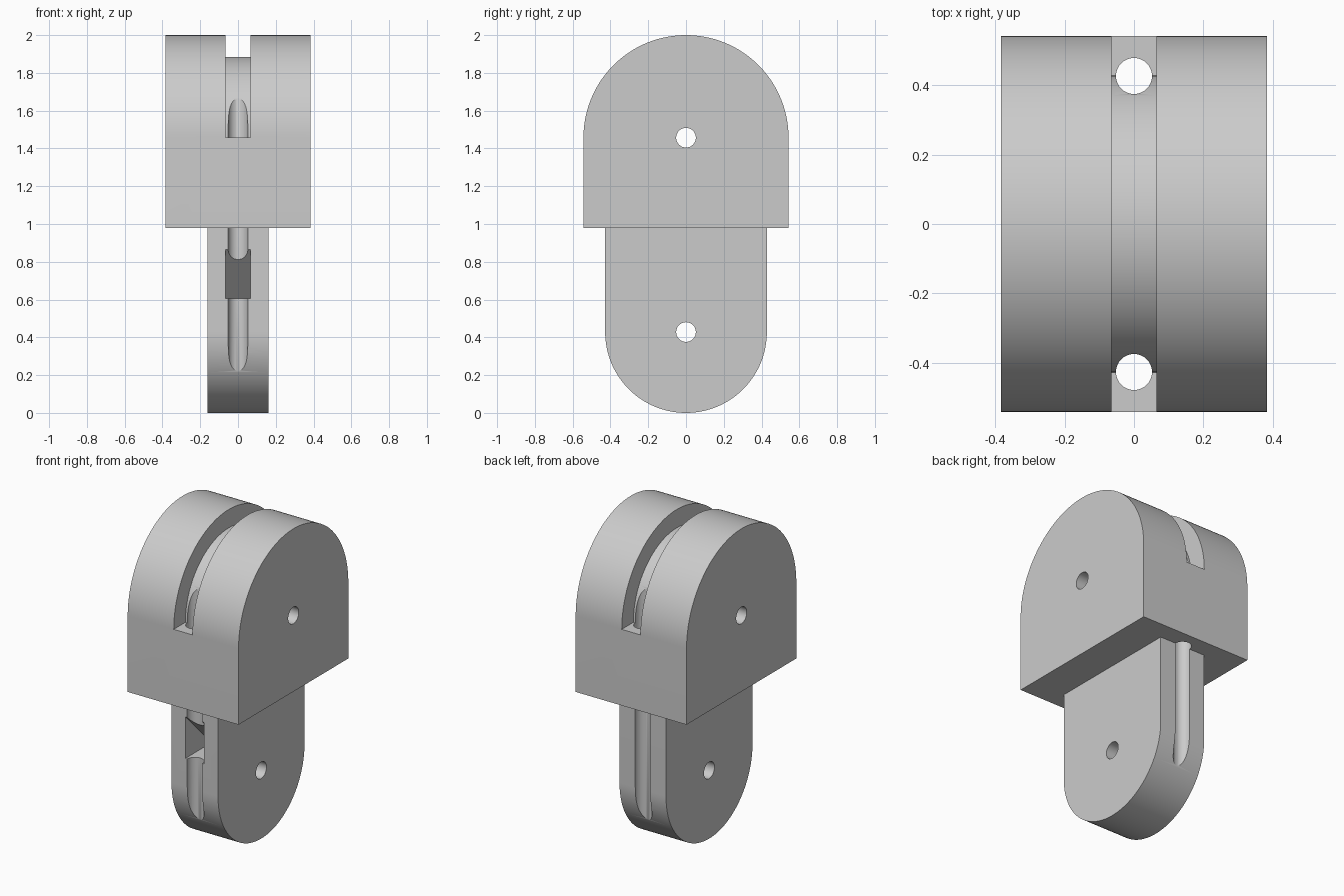
import bpy
import bmesh
from math import cos, sin, pi, radians
from mathutils import Matrix

cube = bpy.data.objects.get("Cube")
if cube:
    bpy.data.objects.remove(cube, do_unlink=True)

# Main dimensions
HEAD_Z, HEAD_R, HEAD_HALF = 1.457, 0.543, 0.384
TONGUE_Z, TONGUE_R, TONGUE_HALF = 0.428, 0.428, 0.161
SHOULDER_Z = 0.98
SLOT_HALF, HOLE_R, ROPE_Y = 0.065, 0.052, 0.427

grey = bpy.data.materials.new("light grey")
grey.use_nodes = True
grey.diffuse_color = (0.6, 0.6, 0.6, 1)
grey.node_tree.nodes["Principled BSDF"].inputs["Base Color"].default_value = (0.6, 0.6, 0.6, 1)


def finish(name, bm):
    bmesh.ops.recalc_face_normals(bm, faces=bm.faces)
    mesh = bpy.data.meshes.new(name)
    bm.to_mesh(mesh)
    bm.free()
    mesh.materials.append(grey)
    obj = bpy.data.objects.new(name, mesh)
    bpy.context.collection.objects.link(obj)
    return obj


def arc(center_z, radius, start, end, steps=72):
    angles = [start + (end - start) * i / steps for i in range(steps + 1)]
    return [(radius * cos(a), center_z + radius * sin(a)) for a in angles]


def prism(name, profile, half_width):
    """Extrude a (y, z) outline across x."""
    bm = bmesh.new()
    face = bm.faces.new([bm.verts.new((-half_width, y, z)) for y, z in profile])
    out = bmesh.ops.extrude_face_region(bm, geom=[face])
    verts = [v for v in out["geom"] if isinstance(v, bmesh.types.BMVert)]
    bmesh.ops.translate(bm, verts=verts, vec=(2 * half_width, 0, 0))
    return finish(name, bm)


def rod(name, matrix):
    bm = bmesh.new()
    bmesh.ops.create_cone(bm, cap_ends=True, segments=48, radius1=HOLE_R,
                          radius2=HOLE_R, depth=3, matrix=matrix)
    return finish(name, bm)


def combine(target, tool, operation):
    mod = target.modifiers.new(tool.name, "BOOLEAN")
    mod.object, mod.operation, mod.solver = tool, operation, "EXACT"
    bpy.context.view_layer.objects.active = target
    bpy.ops.object.modifier_apply(modifier=mod.name)
    bpy.data.objects.remove(tool, do_unlink=True)


# Wide arched head with a narrower rounded tongue beneath it
body = prism("pulley_block",
             arc(HEAD_Z, HEAD_R, 0, pi) + [(-HEAD_R, SHOULDER_Z), (HEAD_R, SHOULDER_Z)],
             HEAD_HALF)
tongue = prism("tongue",
               arc(TONGUE_Z, TONGUE_R, pi, 2 * pi) + [(TONGUE_R, 1.1), (-TONGUE_R, 1.1)],
               TONGUE_HALF)
combine(body, tongue, "UNION")

# Rope slot over the top of the head, leaving a fixed round hub
slot = prism("slot", arc(HEAD_Z, 0.7, 0, pi) + arc(HEAD_Z, TONGUE_R, pi, 0), SLOT_HALF)
combine(body, slot, "DIFFERENCE")

# Wedge pocket in the front of the tongue
pocket = prism("pocket", [(-0.528, 0.965), (-0.168, 0.605), (-0.528, 0.605)], SLOT_HALF)
combine(body, pocket, "DIFFERENCE")

# Vertical rope holes, which become half-round grooves along the tongue
for side in (-1, 1):
    combine(body, rod("rope_hole", Matrix.Translation((0, side * ROPE_Y, 1))), "DIFFERENCE")

# Cross holes through the head and the tongue
for z in (HEAD_Z, TONGUE_Z):
    turn = Matrix.Translation((0, 0, z)) @ Matrix.Rotation(pi / 2, 4, "Y")
    combine(body, rod("pin_hole", turn), "DIFFERENCE")

# Smooth the curves, keep the edges crisp
bpy.ops.object.select_all(action="DESELECT")
body.select_set(True)
bpy.context.view_layer.objects.active = body
bpy.ops.object.shade_smooth_by_angle(angle=radians(30))
